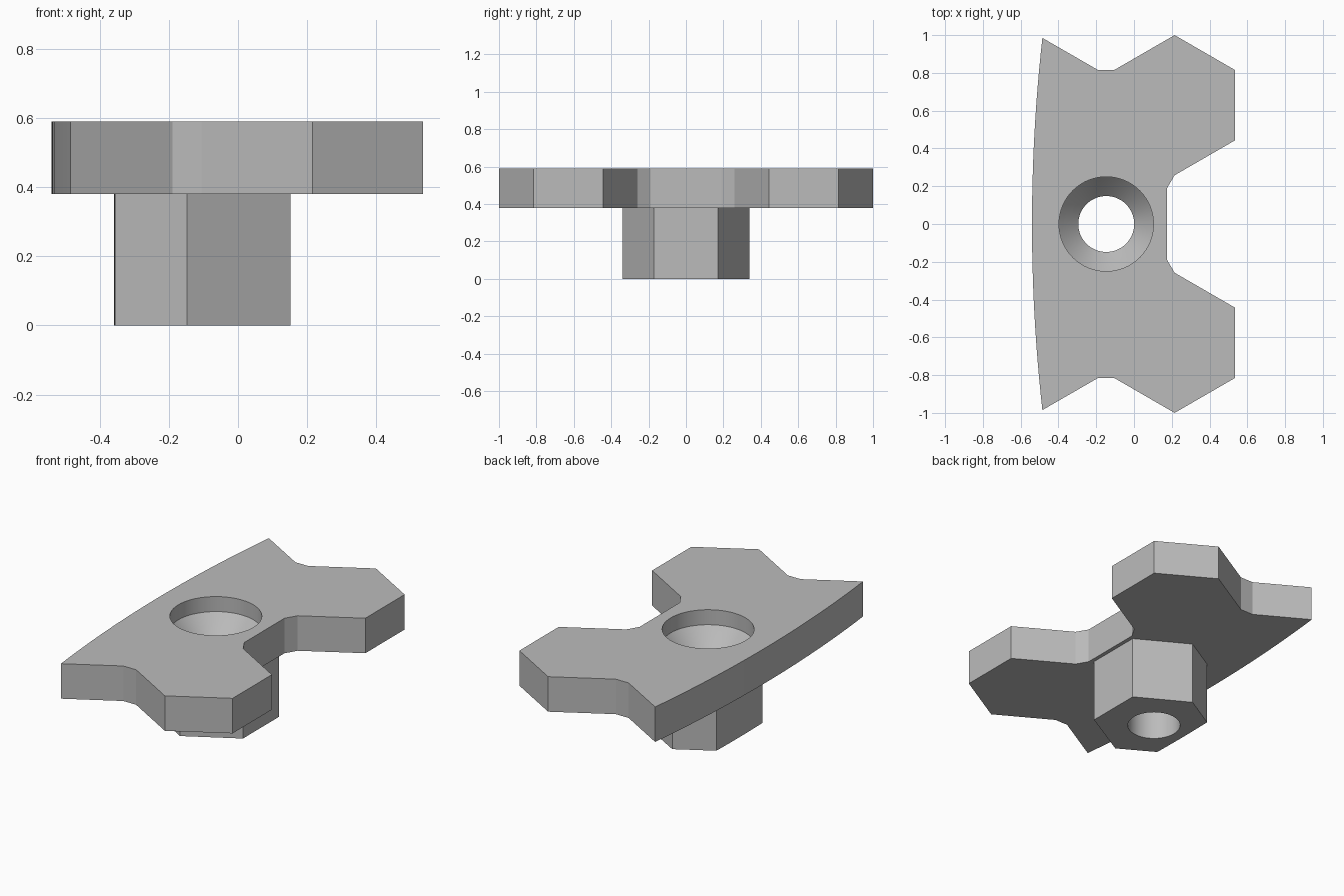
import bpy, bmesh, math

old = bpy.data.objects.get("Cube")
if old:
    bpy.data.objects.remove(old, do_unlink=True)

grey = bpy.data.materials.new("grey metal")
grey.use_nodes = True
colour = (0.5, 0.5, 0.5, 1)
grey.diffuse_color = colour
grey.node_tree.nodes["Principled BSDF"].inputs["Base Color"].default_value = colour

TOP, UNDER = 0.59, 0.38
HOLE_X = -0.147
ARC_R = 8.85


def make_object(name, bm):
    bmesh.ops.recalc_face_normals(bm, faces=bm.faces)
    mesh = bpy.data.meshes.new(name)
    bm.to_mesh(mesh)
    bm.free()
    mesh.materials.append(grey)
    obj = bpy.data.objects.new(name, mesh)
    bpy.context.collection.objects.link(obj)
    return obj


def prism(name, outline, z0, z1):
    bm = bmesh.new()
    face = bm.faces.new([bm.verts.new((x, y, z0)) for x, y in outline])
    grown = bmesh.ops.extrude_face_region(bm, geom=[face])["geom"]
    verts = [g for g in grown if isinstance(g, bmesh.types.BMVert)]
    bmesh.ops.translate(bm, verts=verts, vec=(0, 0, z1 - z0))
    return make_object(name, bm)


def lathe(name, profile, x, steps=64):
    bm = bmesh.new()
    verts = [bm.verts.new((x + r, 0, z)) for r, z in profile]
    edges = [bm.edges.new(pair) for pair in zip(verts, verts[1:])]
    bmesh.ops.spin(bm, geom=verts + edges, cent=(x, 0, 0), axis=(0, 0, 1),
                   angle=math.tau, steps=steps)
    bmesh.ops.remove_doubles(bm, verts=bm.verts, dist=0.0001)
    return make_object(name, bm)


def shallow_arc(x_mid, half, count):
    """Bowed side running from -y to +y, bulging towards -x."""
    ys = [half * (2 * i / count - 1) for i in range(count + 1)]
    return [(x_mid + ARC_R - math.sqrt(ARC_R ** 2 - y * y), y) for y in ys]


def mirrored(side):
    """Points of the +y half, ordered from the bow round to the notch."""
    return side + [(x, -y) for x, y in reversed(side)]


def combine(target, tool, operation):
    mod = target.modifiers.new(operation.lower(), "BOOLEAN")
    mod.operation = operation
    mod.solver = "EXACT"
    mod.object = tool
    bpy.context.view_layer.objects.active = target
    bpy.ops.object.modifier_apply(modifier=mod.name)
    bpy.data.objects.remove(tool, do_unlink=True)


# Winged plate with a bowed side and a central notch
wing = [(-0.19, 0.815), (-0.105, 0.815), (0.215, 1.0), (0.535, 0.815),
        (0.535, 0.443), (0.215, 0.258), (0.175, 0.19)]
plate = prism("winged_plate", shallow_arc(-0.54, 0.985, 24) + mirrored(wing),
              UNDER, TOP)

# Hexagonal boss below, trimmed by a parallel bow
boss_side = [(HOLE_X, 0.34), (0.152, 0.17)]
boss = prism("hex_boss", shallow_arc(-0.358, 0.219, 6) + mirrored(boss_side),
             0, UNDER + 0.05)
combine(plate, boss, "UNION")

# Straight bore with a tapered seat and wide counterbore
bore = [(0, -0.1), (0.148, -0.1), (0.148, TOP - 0.2), (0.2, TOP - 0.147),
        (0.25, TOP - 0.09), (0.25, TOP + 0.1), (0, TOP + 0.1)]
combine(plate, lathe("bore_cutter", bore, HOLE_X), "DIFFERENCE")

bpy.ops.object.select_all(action="DESELECT")
plate.select_set(True)
bpy.context.view_layer.objects.active = plate
bpy.ops.object.shade_smooth_by_angle(angle=math.radians(25))
